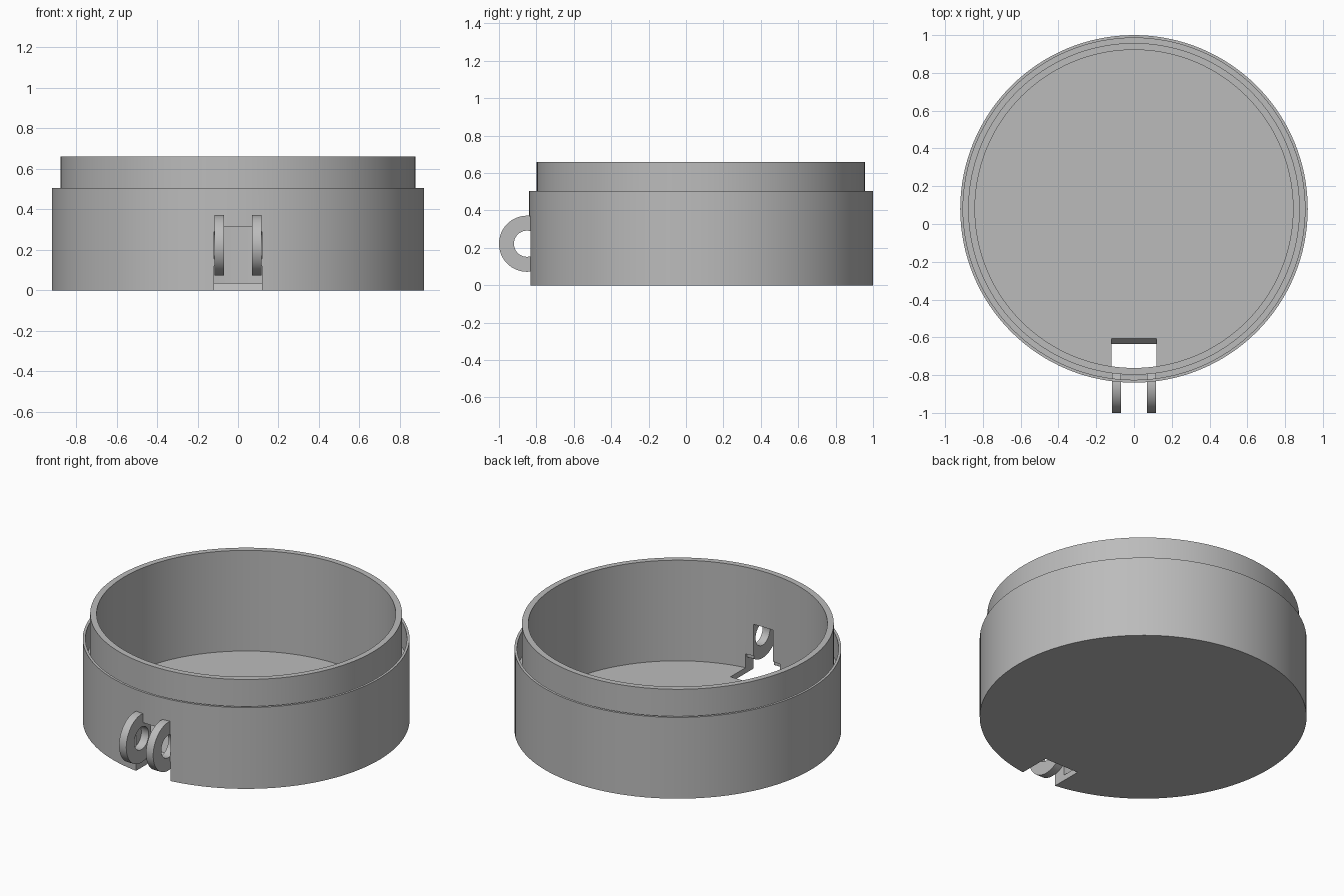
import bpy
import bmesh
import math
from math import cos, sin, pi, radians
from mathutils import Vector

if "Cube" in bpy.data.objects:
    bpy.data.objects.remove(bpy.data.objects["Cube"], do_unlink=True)

CENTRE_Y = 0.08            # axis of the round cup
PIN_Y, PIN_Z = -0.85, 0.222  # axis of the hinge pin
HALF = 0.118               # half width of the hinge

grey = bpy.data.materials.new("plain_grey")
grey.use_nodes = True
grey.diffuse_color = (0.5, 0.5, 0.5, 1)
grey.node_tree.nodes["Principled BSDF"].inputs["Base Color"].default_value = (0.5, 0.5, 0.5, 1)


def finish(name, bm):
    """Turn a bmesh into a named grey object."""
    bmesh.ops.recalc_face_normals(bm, faces=bm.faces)
    mesh = bpy.data.meshes.new(name)
    bm.to_mesh(mesh)
    bm.free()
    mesh.materials.append(grey)
    obj = bpy.data.objects.new(name, mesh)
    bpy.context.collection.objects.link(obj)
    return obj


def lathe(name, profile, steps=128):
    """Revolve a (radius, z) profile that starts and ends on the axis."""
    bm = bmesh.new()
    verts = [bm.verts.new((r, 0, z)) for r, z in profile]
    edges = [bm.edges.new(pair) for pair in zip(verts, verts[1:])]
    bmesh.ops.spin(bm, geom=verts + edges, cent=(0, 0, 0), axis=(0, 0, 1),
                   angle=2 * pi, steps=steps, use_merge=True)
    bmesh.ops.remove_doubles(bm, verts=bm.verts, dist=0.0001)
    bmesh.ops.translate(bm, verts=bm.verts, vec=(0, CENTRE_Y, 0))
    return finish(name, bm)


def extrude_x(name, outline, x0, x1):
    """Extrude a (y, z) outline from x0 to x1."""
    bm = bmesh.new()
    face = bm.faces.new([bm.verts.new((x0, y, z)) for y, z in outline])
    result = bmesh.ops.extrude_face_region(bm, geom=[face])
    moved = [v for v in result["geom"] if isinstance(v, bmesh.types.BMVert)]
    bmesh.ops.translate(bm, verts=moved, vec=Vector((x1 - x0, 0, 0)))
    return finish(name, bm)


def arc(radius, start, end, count):
    """Points about the pin axis, angles in degrees."""
    angles = [radians(start + (end - start) * i / count) for i in range(count + 1)]
    return [(PIN_Y + radius * cos(a), PIN_Z + radius * sin(a)) for a in angles]


def cut(obj, cutters):
    """Subtract the cutters and bake the result."""
    for cutter in cutters:
        mod = obj.modifiers.new("cut", "BOOLEAN")
        mod.operation = "DIFFERENCE"
        mod.solver = "EXACT"
        mod.object = cutter
    bpy.context.view_layer.update()
    graph = bpy.context.evaluated_depsgraph_get()
    baked = bpy.data.meshes.new_from_object(obj.evaluated_get(graph))
    obj.modifiers.clear()
    obj.data = baked


# Cup: floor, outer wall, groove, raised lip and hollow inside
cup = lathe("cup", [
    (0, 0), (0.92, 0), (0.92, 0.505), (0.905, 0.505), (0.905, 0.35),
    (0.878, 0.35), (0.878, 0.66), (0.842, 0.66), (0.842, 0.035), (0, 0.035)])

# Cutters: sloped floor notch, slot between the lugs, pin hole
notch = extrude_x("notch_cutter", [
    (-1.1, -0.03), (-0.661, -0.03), (-0.57, 0.076), (-0.57, 0.12), (-1.1, 0.12)],
    -HALF, HALF)
slot = extrude_x("slot_cutter", [
    (-1.1, 0.08), (-0.7, 0.08), (-0.7, 0.315), (-1.1, 0.315)], -0.068, 0.068)
pin = extrude_x("pin_cutter", arc(0.07, 0, 360, 40)[:-1], -HALF, HALF)
cutters = [notch, slot, pin]
cut(cup, cutters)

# Hinge lugs, trimmed flush with the inside of the wall
parts = [cup]
for name, side in (("left_lug", 1), ("right_lug", -1)):
    lug = extrude_x(name, arc(0.15, 55.5, 304.5, 48), side * 0.068, side * 0.117)
    cut(lug, [pin])
    parts.append(lug)

for cutter in cutters:
    bpy.data.objects.remove(cutter, do_unlink=True)

# Smooth curved walls, sharp rims
bpy.ops.object.select_all(action="DESELECT")
for part in parts:
    part.select_set(True)
bpy.context.view_layer.objects.active = cup
bpy.ops.object.shade_smooth_by_angle(angle=radians(30))
